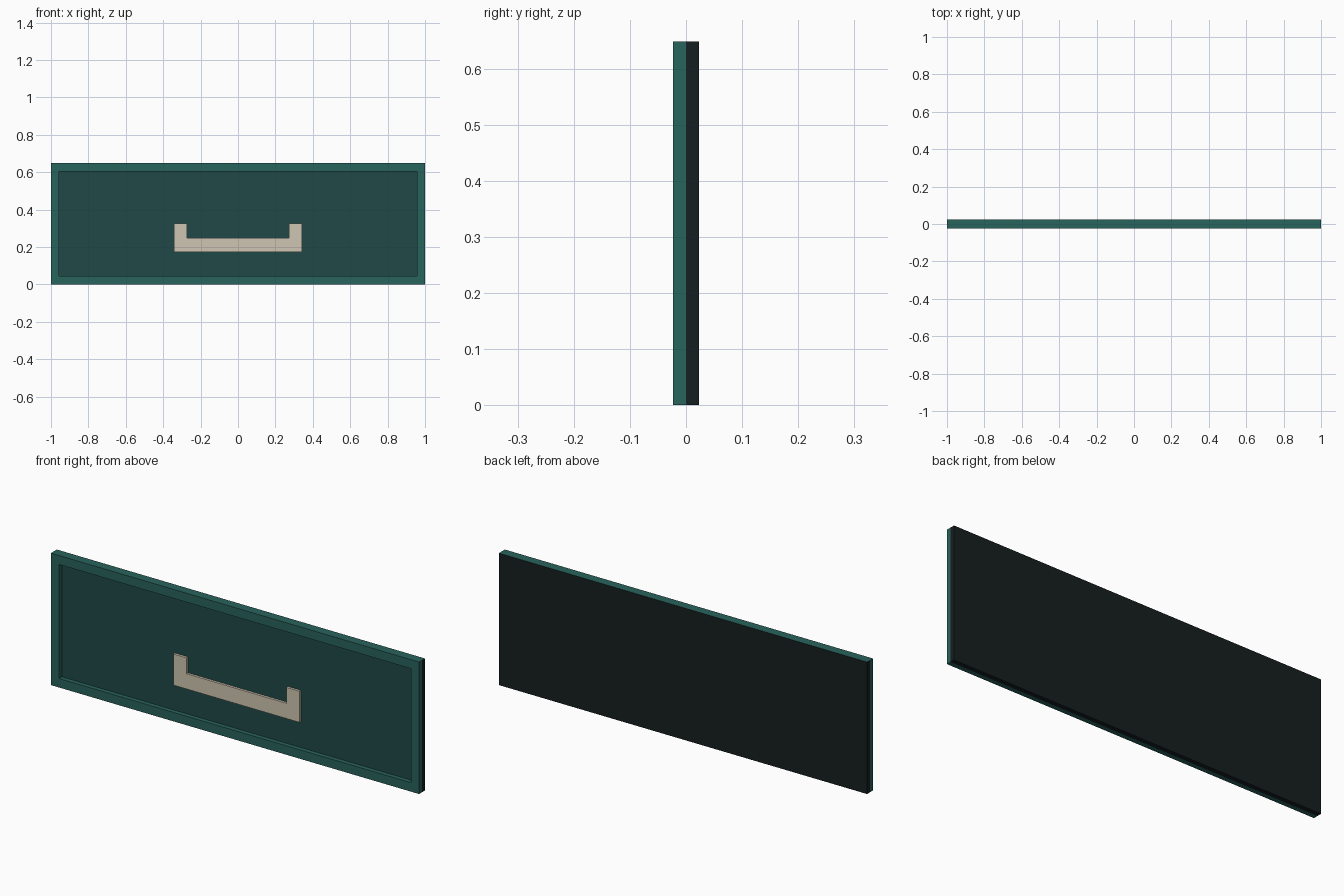
import bpy

if "Cube" in bpy.data.objects:
    bpy.data.objects.remove(bpy.data.objects["Cube"])

W, H, T = 1.0, 0.648, 0.023   # half width, height, half depth
RIM = 0.044                   # rim width of the front frame


def material(name, rgb):
    m = bpy.data.materials.new(name)
    m.diffuse_color = (*rgb, 1)
    m.use_nodes = True
    m.node_tree.nodes["Principled BSDF"].inputs["Base Color"].default_value = m.diffuse_color
    return m


teal = material("teal", (0.022, 0.125, 0.108))
deep_teal = material("deep_teal", (0.014, 0.066, 0.062))
dark = material("dark_backing", (0.008, 0.013, 0.014))
cream = material("cream", (0.62, 0.56, 0.44))


def prism(name, outline, y0, y1, mat, hole=None):
    """Extrude an x-z outline from y0 to y1, optionally as a ring around a hole."""
    n = len(outline)
    loops = [outline] + ([hole] if hole else [])
    verts = [(x, y, z) for lp in loops for y in (y0, y1) for x, z in lp]
    faces = []
    for i in range(n):
        j = (i + 1) % n
        faces.append((i, i + n, j + n, j))
        if hole:
            a, b = 2 * n, 3 * n
            faces += [(a + j, b + j, b + i, a + i),
                      (i, j, a + j, a + i),
                      (n + j, n + i, b + i, b + j)]
    if not hole:
        faces += [tuple(range(n)), tuple(reversed(range(n, 2 * n)))]
    me = bpy.data.meshes.new(name)
    me.from_pydata(verts, [], faces)
    me.materials.append(mat)
    ob = bpy.data.objects.new(name, me)
    bpy.context.collection.objects.link(ob)
    return ob


def rect(x, z0, z1):
    return [(-x, z0), (x, z0), (x, z1), (-x, z1)]


# Raised rim around the drawer front
prism("front_frame", rect(W, 0, H), -T, 0, teal,
      rect(W - RIM, RIM, H - RIM))

# Backing board, with the top edge painted like the rim
back = prism("back_board", rect(W, 0, H), 0, T, dark)
back.data.materials.append(teal)
for f in back.data.polygons:
    if f.normal.z > 0.9:
        f.material_index = 1

# Recessed panel
prism("recessed_panel", rect(W - RIM, RIM, H - RIM), -0.001, 0.002, deep_teal)

# U-shaped pull handle
right = [(0.342, 0.172), (0.342, 0.325), (0.272, 0.325), (0.272, 0.247)]
prism("pull_handle", right + [(-x, z) for x, z in reversed(right)],
      -0.013, 0, cream)
